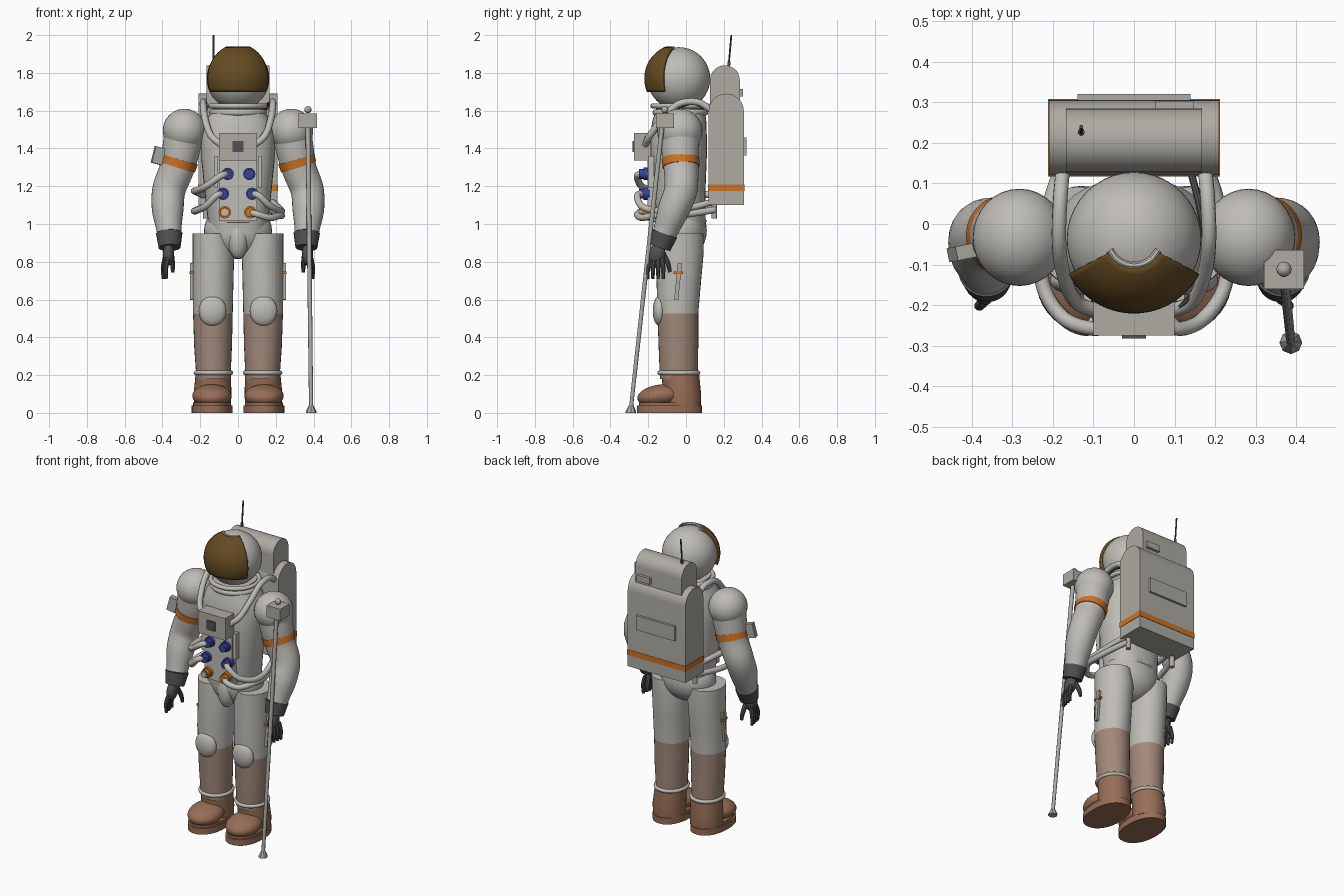
import bpy, bmesh, math
from mathutils import Vector, Matrix, Euler

if "Cube" in bpy.data.objects:
    bpy.data.objects.remove(bpy.data.objects["Cube"])


def material(name, r, g, b):
    m = bpy.data.materials.new(name)
    m.diffuse_color = (r, g, b, 1)
    m.use_nodes = True
    m.node_tree.nodes["Principled BSDF"].inputs["Base Color"].default_value = m.diffuse_color
    return m


SUIT = material("suit_white", 0.52, 0.505, 0.47)
PACK = material("pack_grey", 0.42, 0.405, 0.365)
DUST = material("dusty_fabric", 0.36, 0.25, 0.195)
BOOT = material("boot_brown", 0.31, 0.155, 0.095)
GOLD = material("visor_gold", 0.13, 0.07, 0.016)
ORANGE = material("orange", 0.60, 0.17, 0.02)
DARK = material("dark_grey", 0.085, 0.08, 0.085)
BLUE = material("blue", 0.04, 0.06, 0.30)


def finish(name, bm, *mats, recalc=True):
    if recalc:
        bmesh.ops.recalc_face_normals(bm, faces=bm.faces)
    me = bpy.data.meshes.new(name)
    bm.to_mesh(me)
    bm.free()
    for m in mats:
        me.materials.append(m)
    ob = bpy.data.objects.new(name, me)
    bpy.context.collection.objects.link(ob)
    return ob


def skin(name, rings, mat):
    """Join rings of points into a capped solid."""
    bm = bmesh.new()
    vs = [[bm.verts.new(p) for p in ring] for ring in rings]
    n = len(vs[0])
    for a, b in zip(vs, vs[1:]):
        for i in range(n):
            bm.faces.new((a[i], a[(i + 1) % n], b[(i + 1) % n], b[i]))
    bm.faces.new(vs[0])
    bm.faces.new(vs[-1])
    return finish(name, bm, mat)


def loft(name, secs, mat, n=32, p=2.0):
    """Stacked level superellipses: (cx, cy, z, rx, ry)."""
    def pt(a, s):
        c, d = math.cos(a), math.sin(a)
        return (s[0] + s[3] * math.copysign(abs(c) ** (2 / p), c),
                s[1] + s[4] * math.copysign(abs(d) ** (2 / p), d), s[2])
    return skin(name, [[pt(math.tau * i / n, s) for i in range(n)] for s in secs], mat)


def tube(name, pts, mat, r=0.02, n=12, steps=6):
    """Smooth sweep through points (x, y, z[, radius])."""
    P = [Vector(tuple(q) if len(q) == 4 else (*q, r)) for q in pts]
    P = [2 * P[0] - P[1]] + P + [2 * P[-1] - P[-2]]
    P[0][3], P[-1][3] = P[1][3], P[-2][3]
    path = []
    for k in range(1, len(P) - 2):
        a, b, c, d = P[k - 1:k + 3]
        for i in range(steps):
            t = i / steps
            path.append(0.5 * (2 * b + (c - a) * t + (2 * a - 5 * b + 4 * c - d) * t * t
                               + (3 * b - a - 3 * c + d) * t ** 3))
    path.append(P[-2])
    rings, nor = [], Vector((0.31, 0.9, 0.17))
    for i, q in enumerate(path):
        tan = (path[min(i + 1, len(path) - 1)] - path[max(i - 1, 0)]).to_3d().normalized()
        nor = (nor - tan * nor.dot(tan)).normalized()
        bi = tan.cross(nor)
        rings.append([q.to_3d() + q[3] * (nor * math.cos(math.tau * j / n) + bi * math.sin(math.tau * j / n))
                      for j in range(n)])
    return skin(name, rings, mat)


def ball(name, c, r, mat, rot=(0, 0, 0), u=32, v=20):
    bm = bmesh.new()
    m = Matrix.Translation(c) @ Euler(rot).to_matrix().to_4x4() @ Matrix.Diagonal((*r, 1))
    bmesh.ops.create_uvsphere(bm, u_segments=u, v_segments=v, radius=1, matrix=m)
    return finish(name, bm, mat)


def box(name, c, size, mat, rot=(0, 0, 0)):
    bm = bmesh.new()
    m = Matrix.Translation(c) @ Euler(rot).to_matrix().to_4x4() @ Matrix.Diagonal((*size, 1))
    bmesh.ops.create_cube(bm, size=1, matrix=m)
    return finish(name, bm, mat)


def rod(name, a, b, r, mat, n=16, r2=None):
    return tube(name, [(*a, r), (*b, r if r2 is None else r2)], mat, n=n, steps=1)


def ring(name, c, rx, ry, r, mat, n=40, k=10):
    bm = bmesh.new()
    vs = [[bm.verts.new((c[0] + (rx + r * math.cos(b)) * math.cos(a), c[1] + (ry + r * math.cos(b)) * math.sin(a),
                         c[2] + r * math.sin(b))) for b in [math.tau * j / k for j in range(k)]]
          for a in [math.tau * i / n for i in range(n)]]
    for i in range(n):
        for j in range(k):
            a, b = vs[i], vs[(i + 1) % n]
            bm.faces.new((a[j], b[j], b[(j + 1) % k], a[(j + 1) % k]))
    return finish(name, bm, mat)


def arched_box(name, hx, y0, y1, z0, top, mat):
    """Box with a half-round top running along x."""
    r, cy = (y1 - y0) / 2, (y0 + y1) / 2
    prof = [(y0, z0), (y1, z0)] + [(cy + r * math.cos(math.pi * i / 18), top - r + r * math.sin(math.pi * i / 18))
                                   for i in range(19)]
    return skin(name, [[(x, y, z) for y, z in prof] for x in (-hx, hx)], mat)


# helmet, gold visor with rim, neck rings
H = Vector((0, -0.038, 1.77))
ball("helmet", H, (0.166,) * 3, SUIT, u=40, v=28)
bm = bmesh.new()
NA, NE = 24, 18
grid = []
for i in range(NA + 1):
    a = math.radians(-62 + 124 * i / NA)
    col = []
    for j in range(NE + 1):
        e = math.radians(-23 + 90 * j / NE)
        col.append(bm.verts.new(H + 0.183 * Vector((math.sin(a) * math.cos(e), -math.cos(a) * math.cos(e), math.sin(e)))))
    grid.append(col)
for i in range(NA):
    for j in range(NE):
        bm.faces.new((grid[i][j], grid[i + 1][j], grid[i + 1][j + 1], grid[i][j + 1]))
visor = finish("visor", bm, GOLD, recalc=False)
sol = visor.modifiers.new("thickness", "SOLIDIFY")
sol.thickness, sol.offset = 0.022, -1
tube("visor_rim", [(0.065 * math.sin(a), H.y - 0.065 * math.cos(a), 1.932)
                   for a in [math.radians(-66 + 22 * i) for i in range(7)]], SUIT, r=0.009, n=8, steps=2)
ring("neck_ring", (0, -0.03, 1.625), 0.145, 0.145, 0.014, SUIT)
ring("collar_ring", (0, -0.03, 1.59), 0.135, 0.13, 0.018, SUIT)

# torso, hips and front flap
loft("torso", [(0, -0.03, 0.95, 0.15, 0.13), (0, -0.03, 1.02, 0.16, 0.134), (0, -0.04, 1.15, 0.175, 0.142),
               (0, -0.04, 1.35, 0.195, 0.15), (0, -0.04, 1.47, 0.195, 0.15), (0, -0.035, 1.55, 0.172, 0.142),
               (0, -0.03, 1.6, 0.135, 0.13), (0, -0.03, 1.63, 0.125, 0.125)], SUIT, p=2.4)
ring("waist_ring", (0, -0.03, 1.015), 0.158, 0.132, 0.008, SUIT)
ball("hips", (0, -0.025, 0.965), (0.18, 0.135, 0.15), SUIT)
ball("front_flap", (0, -0.115, 0.925), (0.055, 0.055, 0.11), SUIT)

# chest control unit with its panel and fittings
box("chest_box", (0, -0.23, 1.41), (0.2, 0.09, 0.145), PACK)
box("chest_display", (0, -0.278, 1.41), (0.06, 0.009, 0.06), DARK)
box("chest_panel", (0, -0.175, 1.18), (0.2, 0.06, 0.33), SUIT)
for s in (-1, 1):
    box("panel_strap", (s * 0.115, -0.185, 1.275), (0.02, 0.03, 0.17), SUIT)
for x, z, mat in ((-0.055, 1.265, BLUE), (0.06, 1.265, BLUE), (-0.08, 1.16, BLUE), (0.075, 1.16, BLUE),
                  (-0.07, 1.062, ORANGE), (0.065, 1.062, ORANGE)):
    rod("connector_base", (x, -0.19, z), (x, -0.225, z), 0.033, mat, n=12)
    rod("connector", (x, -0.22, z), (x, -0.25, z), 0.026, mat, n=12)
rod("connector_cap", (-0.07, -0.245, 1.062), (-0.07, -0.256, 1.062), 0.018, SUIT)

# life support hoses from the chest round the waist to the pack
for s, x, z, mid, end in ((-1, 0.055, 1.265, 1.175, 1.15), (-1, 0.08, 1.16, 1.07, 1.09),
                          (1, 0.075, 1.16, 1.07, 1.12), (1, 0.065, 1.062, 1.045, 1.075)):
    tube("waist_hose", [(s * x, -0.225, z), (s * (x + 0.035), -0.258, z - 0.01), (s * 0.17, -0.235, (z + mid) / 2 - 0.02),
                        (s * 0.222, -0.16, mid), (s * 0.23, -0.06, mid), (s * 0.205, 0.06, (mid + end) / 2),
                        (s * 0.175, 0.15, end)], SUIT, r=0.018)
for s in (-1, 1):
    tube("shoulder_hose", [(s * 0.175, 0.14, 1.6), (s * 0.182, 0.06, 1.645), (s * 0.185, -0.04, 1.635),
                           (s * 0.175, -0.12, 1.56), (s * 0.145, -0.19, 1.47), (s * 0.09, -0.215, 1.42)], SUIT, r=0.018)
    rod("pack_fitting", (s * 0.17, 0.15, 1.03), (s * 0.17, 0.15, 1.11), 0.015, PACK)
tube("comm_cable", [(0.14, 0.13, 1.6), (0.165, 0.03, 1.64), (0.178, -0.08, 1.59), (0.15, -0.17, 1.5),
                    (0.09, -0.225, 1.42)], DARK, r=0.009, n=8)

# backpack, upper unit, stripe, panel, antenna
arched_box("backpack", 0.21, 0.12, 0.306, 1.10, 1.69, PACK)
arched_box("upper_unit", 0.168, 0.127, 0.285, 1.55, 1.84, PACK)
box("pack_stripe", (0, 0.213, 1.192), (0.425, 0.191, 0.036), ORANGE)
box("back_plate", (0, 0.31, 1.41), (0.28, 0.022, 0.095), PACK)
box("upper_latch", (0.1, 0.288, 1.695), (0.095, 0.03, 0.04), PACK)
rod("antenna_base", (-0.13, 0.225, 1.82), (-0.13, 0.228, 1.86), 0.008, DARK, n=10)
rod("antenna", (-0.13, 0.226, 1.84), (-0.13, 0.24, 2.0), 0.005, DARK, n=8)

for s in (-1, 1):
    # arm with shoulder and band
    ball("shoulder", (s * 0.283, -0.033, 1.495), (0.115, 0.12, 0.115), SUIT)
    tube("arm", [(s * x, y, z, r) for x, y, z, r in (
        (0.285, -0.032, 1.49, 0.104), (0.302, -0.03, 1.39, 0.1), (0.325, -0.026, 1.29, 0.092),
        (0.366, -0.028, 1.18, 0.088), (0.372, -0.068, 1.07, 0.083), (0.364, -0.113, 0.95, 0.064))], SUIT, n=28)
    rod("arm_band", (s * 0.308, -0.029, 1.345), (s * 0.321, -0.027, 1.303), 0.1, ORANGE, n=28, r2=0.098)
    # glove
    rod("glove_cuff", (s * 0.364, -0.113, 0.95), (s * 0.362, -0.138, 0.875), 0.07, DARK, n=24, r2=0.058)
    ball("palm", (s * 0.368, -0.155, 0.84), (0.03, 0.045, 0.06), DARK, rot=(-0.2, 0, 0), u=16, v=12)
    for j in range(4):
        y, x = -0.19 + 0.021 * j, 0.37 + 0.005 * j
        tube("finger", [(s * x, y, 0.82, 0.014), (s * (x + 0.012), y - 0.012 + 0.006 * j, 0.765, 0.0125),
                        (s * (x + 0.01), y - 0.012 + 0.006 * j, 0.71, 0.009)], DARK, n=8, steps=3)
    tube("thumb", [(s * 0.355, -0.125, 0.85, 0.016), (s * 0.347, -0.095, 0.79, 0.014),
                   (s * 0.345, -0.085, 0.745, 0.01)], DARK, n=8, steps=3)
    # leg, dusty below the knee
    leg = loft("leg", [(s * cx, cy, z, rx, ry) for cx, cy, z, rx, ry in (
        (0.13, -0.038, 0.18, 0.09, 0.1), (0.132, -0.04, 0.35, 0.1, 0.105), (0.133, -0.043, 0.525, 0.105, 0.108),
        (0.132, -0.038, 0.7, 0.108, 0.118), (0.13, -0.03, 0.85, 0.11, 0.124), (0.138, -0.03, 0.95, 0.102, 0.122))], SUIT)
    leg.data.materials.append(DUST)
    for f in leg.data.polygons:
        f.material_index = int(f.center.z < 0.525)
    ball("knee_pad", (s * 0.135, -0.14, 0.54), (0.073, 0.036, 0.08), SUIT)
    ring("ankle_ring", (s * 0.13, -0.038, 0.212), 0.093, 0.102, 0.012, SUIT)
    box("thigh_tool", (s * 0.245, -0.042, 0.695), (0.018, 0.022, 0.195), PACK, rot=(-0.1, 0, 0))
    box("thigh_tool_band", (s * 0.245, -0.04, 0.742), (0.022, 0.05, 0.014), ORANGE)
    # boot
    loft("boot_shaft", [(s * 0.135, -0.02, 0.035, 0.098, 0.098), (s * 0.135, -0.02, 0.1, 0.1, 0.1),
                        (s * 0.131, -0.03, 0.2, 0.094, 0.1)], BOOT)
    ball("boot_toe", (s * 0.138, -0.135, 0.09), (0.104, 0.123, 0.06), BOOT, rot=(0.12, 0, 0))
    loft("boot_welt", [(s * 0.137, -0.087, 0.035, 0.1, 0.163), (s * 0.137, -0.087, 0.055, 0.1, 0.163)], BOOT)
    loft("boot_sole", [(s * 0.137, -0.0875, 0, 0.108, 0.173), (s * 0.137, -0.0875, 0.04, 0.108, 0.173)], BOOT, p=2.2)

# sleeve box on one arm
box("sleeve_box", (-0.422, -0.07, 1.362), (0.055, 0.035, 0.09), PACK, rot=(0, 0.25, 0.2))

# walking staff with a box and knob on top
rod("staff", (0.387, -0.292, 0.02), (0.37, -0.125, 1.53), 0.011, PACK, n=10, r2=0.013)
loft("staff_foot", [(0.387, -0.293, 0, 0.028, 0.028), (0.387, -0.292, 0.008, 0.028, 0.028),
                    (0.387, -0.29, 0.04, 0.012, 0.012)], PACK, n=8)
box("staff_box", (0.37, -0.112, 1.547), (0.098, 0.096, 0.076), PACK)
ball("staff_knob", (0.37, -0.112, 1.605), (0.019, 0.019, 0.019), PACK, u=12, v=8)

for ob in bpy.context.scene.objects:
    ob.select_set(True)
    bpy.context.view_layer.objects.active = ob
bpy.ops.object.shade_smooth_by_angle(angle=math.radians(38))
